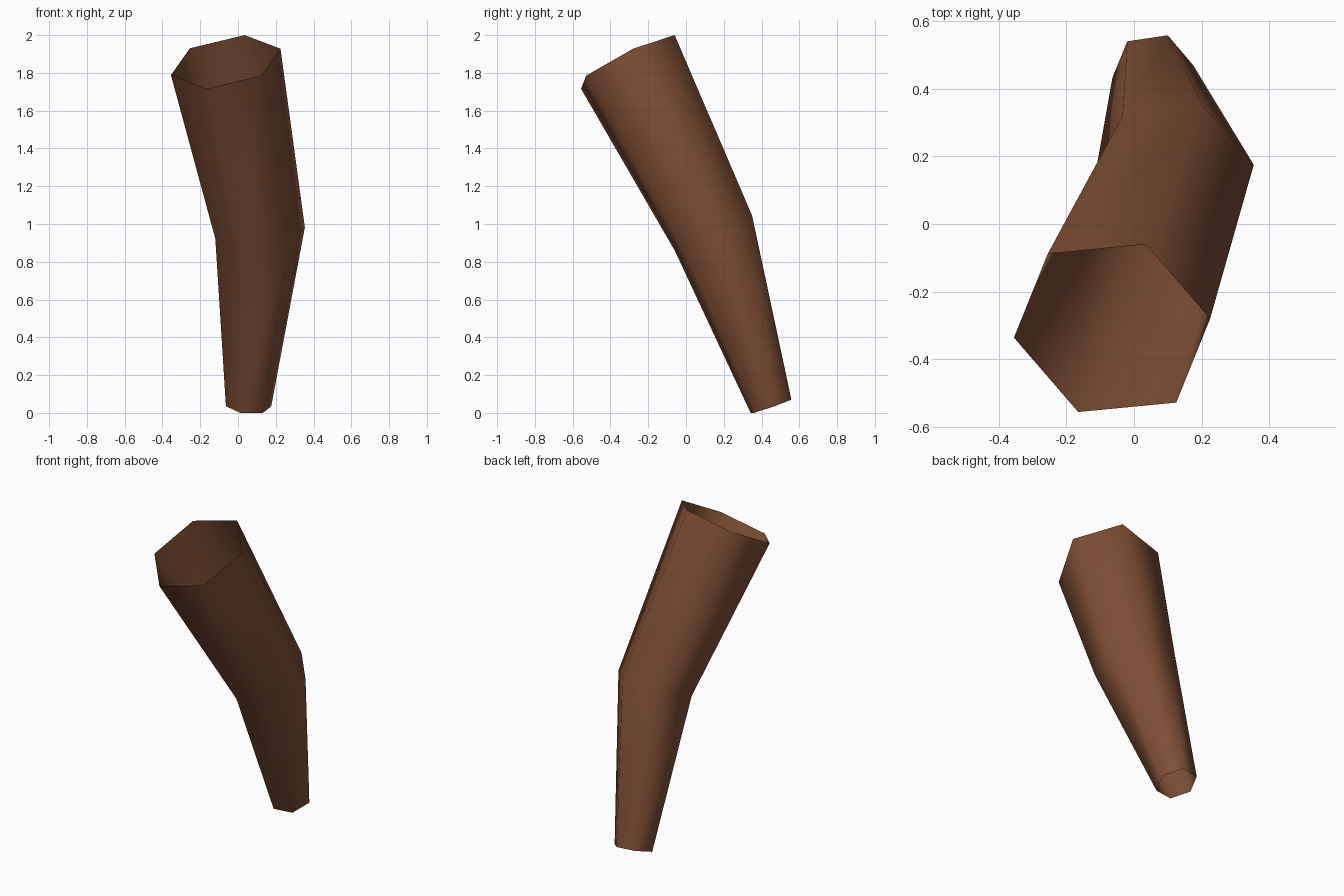
import bpy
import bmesh
from mathutils import Vector

cube = bpy.data.objects.get("Cube")
if cube:
    bpy.data.objects.remove(cube, do_unlink=True)

# Brown material
brown = bpy.data.materials.new("brown")
brown.use_nodes = True
colour = (0.21, 0.077, 0.034, 1.0)
brown.diffuse_color = colour
brown.node_tree.nodes["Principled BSDF"].inputs["Base Color"].default_value = colour

# Tilted hexagonal sections, bottom to top: centre and two neighbouring spokes
sections = [
    ((0.056, 0.45, 0.035), (0.12, 0.018, 0.0), (0.044, 0.108, 0.035)),
    ((0.117, 0.145, 0.952), (0.237, 0.03, 0.03), (0.086, 0.205, 0.092)),
    ((-0.065, -0.308, 1.858), (0.29, 0.028, 0.07), (0.1, 0.248, 0.142)),
]


def hexagon(bm, centre, spoke_a, spoke_b):
    c, a, b = Vector(centre), Vector(spoke_a), Vector(spoke_b)
    return [bm.verts.new(c + s) for s in (a, b, b - a, -a, -b, a - b)]


# Bent tapering tube, open at both ends
bm = bmesh.new()
rings = [hexagon(bm, *s) for s in sections]
for low, high in zip(rings, rings[1:]):
    for i in range(6):
        j = (i + 1) % 6
        face = bm.faces.new((low[i], low[j], high[j], high[i]))
        face.smooth = True

mesh = bpy.data.meshes.new("bent_tube")
bm.to_mesh(mesh)
bm.free()
mesh.materials.append(brown)
tube = bpy.data.objects.new("bent_tube", mesh)
bpy.context.collection.objects.link(tube)
